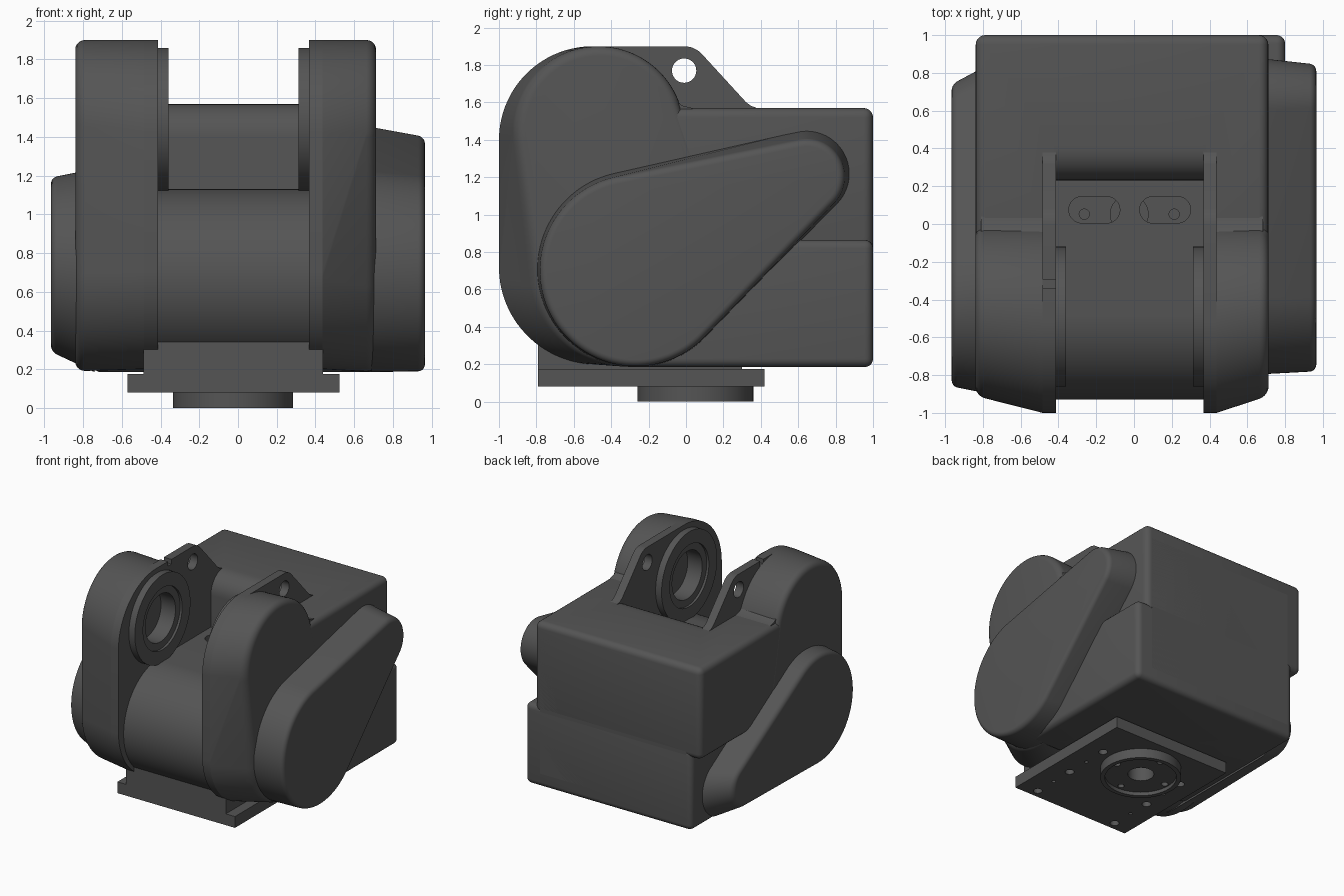
import bpy, bmesh
from math import sin, cos, pi
from mathutils import Vector

if "Cube" in bpy.data.objects:
    bpy.data.objects.remove(bpy.data.objects["Cube"])

N = 96  # outline samples
DARK = bpy.data.materials.new("dark_grey")
DARK.diffuse_color = (0.09, 0.09, 0.09, 1)
DARK.use_nodes = True
DARK.node_tree.nodes["Principled BSDF"].inputs["Base Color"].default_value = DARK.diffuse_color


def outline(circles, inset=0.0):
    """Convex outline wrapped around circles (u, v, r)."""
    pts = []
    for i in range(N):
        a = 2 * pi * (i + 0.5) / N
        dx, dy = cos(a), sin(a)
        u, v, r = max(circles, key=lambda c: c[0] * dx + c[1] * dy + c[2])
        r = max(r - inset, 0.002)
        pts.append((u + r * dx, v + r * dy))
    return pts


def add_mesh(name, bm):
    bmesh.ops.remove_doubles(bm, verts=bm.verts, dist=1e-5)
    bmesh.ops.recalc_face_normals(bm, faces=bm.faces)
    me = bpy.data.meshes.new(name)
    bm.to_mesh(me)
    bm.free()
    me.materials.append(DARK)
    ob = bpy.data.objects.new(name, me)
    bpy.context.collection.objects.link(ob)
    return ob


def skin(name, sections, axis='x'):
    bm = bmesh.new()
    rings = [[bm.verts.new((h, u, v) if axis == 'x' else (u, v, h)) for u, v in pts]
             for h, pts in sections]
    n = len(rings[0])
    for a, b in zip(rings, rings[1:]):
        for i in range(n):
            j = (i + 1) % n
            bm.faces.new((a[i], a[j], b[j], b[i]))
    bm.faces.new(rings[0])
    bm.faces.new(rings[-1])
    return add_mesh(name, bm)


def loft(name, h0, h1, c0, c1=None, fillet=0.0, axis='x'):
    """Loft circle-hull c0 at h0 to c1 at h1, with a rounded far edge."""
    c1 = c1 or c0
    sections = [(h0, outline(c0))]
    for k in range(6 if fillet else 1):
        a = pi / 2 * k / 5
        back = fillet * (1 - sin(a))
        t = 1 - back / abs(h1 - h0)
        mix = [tuple(p + (q - p) * t for p, q in zip(m, n)) for m, n in zip(c0, c1)]
        sections.append((h0 + (h1 - h0) * t, outline(mix, fillet * (1 - cos(a)))))
    return skin(name, sections, axis)


def box(name, lo, hi, bevel=0.0):
    bm = bmesh.new()
    bmesh.ops.create_cube(bm, size=1)
    lo, hi = Vector(lo), Vector(hi)
    for v in bm.verts:
        v.co = (lo + hi) / 2 + v.co * (hi - lo)
    if bevel:
        bmesh.ops.bevel(bm, geom=bm.edges[:], offset=bevel, segments=5,
                        profile=0.5, affect='EDGES')
    return add_mesh(name, bm)


def cut(targets, cutters):
    for c in cutters:
        for t in targets:
            m = t.modifiers.new("cut", 'BOOLEAN')
            m.operation, m.solver, m.object = 'DIFFERENCE', 'EXACT', c
            bpy.context.view_layer.objects.active = t
            bpy.ops.object.modifier_apply(modifier=m.name)
    for c in cutters:
        bpy.data.objects.remove(c)


# housing: upper box, lower box shifted sideways, core that closes the back seam
upper = box("upper_housing", (-0.838, -0.3, 0.8), (0.711, 1, 1.57), 0.05)
lower = box("lower_housing", (-0.75, -0.3, 0.185), (0.80, 1, 0.865), 0.045)
box("housing_core", (-0.70, 0.3, 0.3), (0.66, 1, 1.45))

# pocket between the ears, with a rounded rear lip
lip = [(0.40 - 0.17 * cos(pi / 2 * k / 8), 1.40 + 0.17 * sin(pi / 2 * k / 8)) for k in range(9)]
pocket = [(-0.6, 0.85), (0.23, 0.85)] + lip + [(0.40, 2), (-0.6, 2)]
cut([upper], [skin("pocket_cutter", [(-0.414, pocket), (0.37, pocket)])])

# rounded middle drum with two slots in its top
middle = loft("middle_drum", -0.46, 0.40,
              [(-0.47, 0.67, 0.46), (0.26, 1.09, 0.04), (0.26, 0.3, 0.04)])
cut([middle], [loft("slot_cutter", 0.92, 1.3,
                    [(x - 0.065, 0.075, 0.07), (x + 0.065, 0.075, 0.07)], axis='z')
               for x in (-0.21, 0.165)])

# ears: flat inner plate, tapered outer shell, bearing boss
top_in, low_in = (-0.5, 1.4, 0.5), (-0.48, 0.72, 0.52)
top_out = (-0.46, 1.45, 0.45)
ear_root = [(-0.12, 1.69), (-0.07, 1.62), (-0.02, 1.583), (0.04, 1.568), (-0.12, 1.5)]
lug_root = [(0.27, 1.655), (0.31, 1.61), (0.345, 1.583), (0.385, 1.568), (0.27, 1.5)]
for side, x_in, s, x_out, low_out in (("left", -0.414, -1, -0.84, (-0.39, 0.71, 0.52)),
                                      ("right", 0.367, 1, 0.713, (-0.28, 0.71, 0.525))):
    x_mid = x_in + 0.07 * s
    plate = loft(side + "_ear_plate", x_in, x_mid,
                 [top_in, low_in, (-0.01, 1.77, 0.13), (0.35, 1.54, 0.02), (0.3, 1.2, 0.02)])
    ear = loft(side + "_ear", x_mid, x_out, [top_in, low_in], [top_out, low_out], 0.05)
    boss = loft(side + "_boss", x_in - 0.055 * s, x_in, [(-0.49, 1.49, 0.37)])
    skin(side + "_ear_root", [(x_mid, ear_root), (x_out - 0.03 * s, ear_root)])
    skin(side + "_lug_root", [(x_in, lug_root), (x_mid, lug_root)])
    cut([plate], [loft("lug_cutter", -1, 1, [(-0.01, 1.77, 0.065)])])
    cut([plate, ear, boss, upper],
        [loft("bore_cutter", x_in - 0.1 * s, x_in - 0.035 * s, [(-0.49, 1.49, 0.26)]),
         loft("deep_bore_cutter", x_in - 0.1 * s, x_in + 0.1 * s, [(-0.49, 1.49, 0.2)])])
    if s < 0:
        cut([plate], [box("notch_cutter", (-0.6, -0.34, 1.86), (-0.3, -0.295, 2))])

# teardrop side covers
loft("right_cover", 0.69, 0.965, [(-0.27, 0.71, 0.525), (0.645, 1.22, 0.23)],
     [(-0.27, 0.70, 0.51), (0.645, 1.20, 0.20)], 0.035)
loft("left_cover", -0.74, -0.965, [(-0.38, 0.71, 0.525), (0.62, 0.425, 0.24)],
     [(-0.41, 0.74, 0.45), (0.57, 0.48, 0.17)], 0.03)

# base block, mounting plate and bottom flange
block = box("base_block", (-0.488, -0.79, 0.16), (0.44, 0.3, 0.34))
plate = box("base_plate", (-0.57, -0.79, 0.08), (0.525, 0.42, 0.175))
holes = [(x, y, r) for x in (-0.41, 0.36)
         for y, r in ((-0.72, 0.035), (-0.53, 0.015), (-0.34, 0.035), (-0.14, 0.015), (0.06, 0.035))]
cut([plate], [loft("hole_cutter", 0.0, 0.15, [h], axis='z') for h in holes])
flange = loft("bottom_flange", 0.0, 0.085, [(-0.025, 0.05, 0.31)], axis='z')
cut([flange], [loft("recess_cutter", -0.1, 0.03, [(-0.025, 0.05, 0.275)], axis='z')]
    + [loft("bolt_cutter", -0.1, 0.07, [(-0.025, 0.05 + d, 0.025)], axis='z')
       for d in (-0.235, 0.235)])

# cable bore and two bolt holes running up into the slots
cut([flange, plate, block, lower, middle],
    [loft("through_cutter", -0.1, 0.95, [(x, 0.052, r)], axis='z')
     for x, r in ((-0.025, 0.1), (-0.263, 0.027), (0.213, 0.027))])

# smooth shading with sharp edges kept
bpy.ops.object.select_all(action='DESELECT')
for ob in bpy.context.scene.objects:
    ob.select_set(True)
    bpy.context.view_layer.objects.active = ob
bpy.ops.object.shade_smooth_by_angle(angle=0.6)
